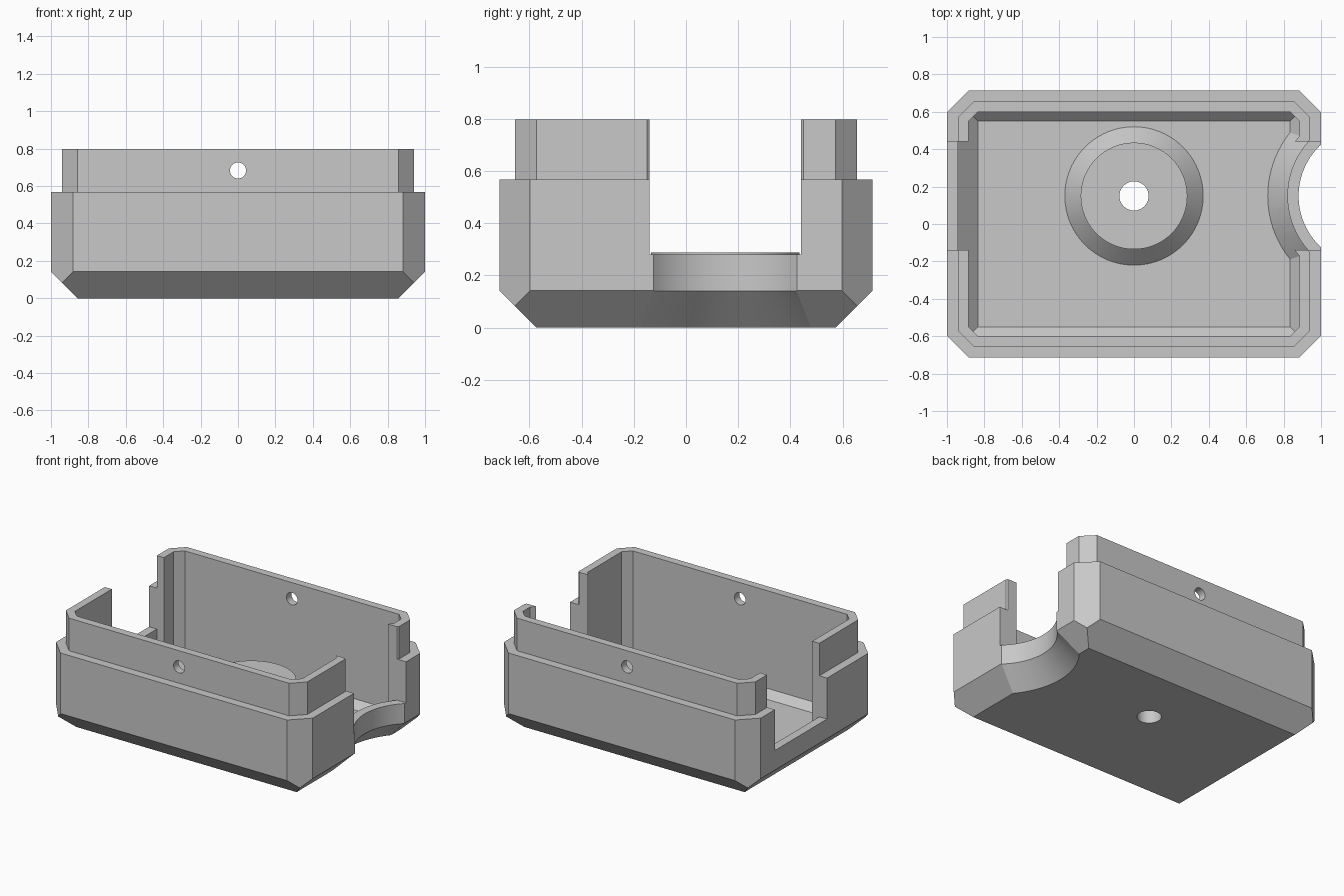
import bpy
import bmesh
import math
from mathutils import Vector

cube = bpy.data.objects.get("Cube")
if cube:
    bpy.data.objects.remove(cube, do_unlink=True)

HALF_X, HALF_Y = 1.0, 0.715      # outer half sizes
CORNER = 1.597                   # x + y on the corner chamfers
WALL, SHELL = 0.06, 0.115        # outer wall, and outer wall plus lip
FLOOR, STEP, RIM = 0.06, 0.568, 0.797
BITE_X, MID_Y, BITE_R = 1.255, 0.15, 0.375
NOTCH = 0.29                     # half width of the end openings
SILL = 0.28


def make(name, bm):
    bmesh.ops.recalc_face_normals(bm, faces=bm.faces[:])
    mesh = bpy.data.meshes.new(name)
    bm.to_mesh(mesh)
    bm.free()
    obj = bpy.data.objects.new(name, mesh)
    bpy.context.scene.collection.objects.link(obj)
    return obj


def tray(name, inset, bottom, bevel, top):
    """Box inset from the outside, with cut corners and a sloped bottom edge."""
    w, d = HALF_X - inset, HALF_Y - inset
    limit = CORNER - inset * math.sqrt(2)
    t = (limit - (w + d - 2 * bevel)) / 2
    pts = [(w - bevel, d - bevel, bottom), (w - bevel + t, d - bevel + t, bottom + t)]
    for z in (bottom + bevel, top):
        pts += [(w, limit - w, z), (limit - d, d, z)]
    bm = bmesh.new()
    for sx in (-1, 1):
        for sy in (-1, 1):
            for x, y, z in pts:
                bm.verts.new((sx * x, sy * y, z))
    bmesh.ops.convex_hull(bm, input=bm.verts[:])
    bmesh.ops.dissolve_limit(bm, angle_limit=0.01, verts=bm.verts[:], edges=bm.edges[:])
    return make(name, bm)


def lathe(name, profile, x, y, steps=96):
    """Solid of revolution about a vertical axis, closed on the axis."""
    bm = bmesh.new()
    pts = [(0, profile[0][1])] + profile + [(0, profile[-1][1])]
    vs = [bm.verts.new((x + r, y, z)) for r, z in pts]
    es = [bm.edges.new(pair) for pair in zip(vs, vs[1:])]
    bmesh.ops.spin(bm, geom=vs + es, cent=(x, y, 0), axis=(0, 0, 1),
                   angle=math.tau, steps=steps, use_merge=True)
    bmesh.ops.remove_doubles(bm, verts=bm.verts[:], dist=1e-5)
    return make(name, bm)


def box(name, low, high):
    bm = bmesh.new()
    bmesh.ops.create_cube(bm, size=1)
    low, high = Vector(low), Vector(high)
    for v in bm.verts:
        v.co = (low + high) / 2 + v.co * (high - low)
    return make(name, bm)


def combine(obj, other, operation):
    mod = obj.modifiers.new("cut", 'BOOLEAN')
    mod.operation = operation
    mod.solver = 'EXACT'
    mod.object = other
    bpy.context.view_layer.objects.active = obj
    bpy.ops.object.modifier_apply(modifier=mod.name)
    bpy.data.objects.remove(other, do_unlink=True)


def bite(inset):
    """Round bite at the end, grown by an inset, flaring towards the floor."""
    r = BITE_R + inset
    flare = FLOOR + 0.165 - inset
    return lathe("bite", [(r + flare, 0), (r, flare), (r, 1.2)], BITE_X, MID_Y)


# Outer body with the thinner rim rising from it
case = tray("open_case", 0, 0, 0.142, STEP)
combine(case, tray("rim", WALL, FLOOR, 0.105, RIM), 'UNION')

# Round bite through the end, stepped at the rim and flared below
r = BITE_R
combine(case, lathe("end_bite", [(r + 0.24, -0.1), (r, 0.14), (r, STEP),
                                 (r + WALL, STEP), (r + WALL, 1)], BITE_X, MID_Y), 'DIFFERENCE')

# Main cavity following the bite
cavity = tray("cavity", SHELL, FLOOR, 0.05, 1)
combine(cavity, bite(SHELL), 'DIFFERENCE')
combine(case, cavity, 'DIFFERENCE')

# Wider cavity between the end openings, where the inner lip is missing
y0, y1 = MID_Y - NOTCH, MID_Y + NOTCH
pocket = tray("pocket", WALL, FLOOR, 0.105, 0.5)
combine(pocket, bite(WALL), 'DIFFERENCE')
combine(pocket, box("slab", (-2, y0, 0), (2, y1, 1)), 'INTERSECT')
combine(case, pocket, 'DIFFERENCE')

# Openings in both ends
combine(case, box("openings", (-2, y0, SILL), (2, y1, 1)), 'DIFFERENCE')

# Tall floor boss with a flared foot and a drain hole
combine(case, lathe("boss", [(0.37, FLOOR - 0.03), (0.37, FLOOR), (0.285, FLOOR + 0.085),
                             (0.285, SILL + 0.007)], 0, MID_Y), 'UNION')
combine(case, lathe("floor_hole", [(0.078, -0.1), (0.078, 0.5)], 0, MID_Y, 64), 'DIFFERENCE')

# Pin hole through the front and back rims
pin = lathe("pin_hole", [(0.043, -1), (0.043, 1)], 0, 0, 48)
for v in pin.data.vertices:
    x, y, z = v.co
    v.co = (x, z, 0.683 - y)
combine(case, pin, 'DIFFERENCE')

# Grey plastic
grey = bpy.data.materials.new("grey_plastic")
grey.use_nodes = True
colour = (0.58, 0.58, 0.58, 1)
grey.diffuse_color = colour
grey.node_tree.nodes["Principled BSDF"].inputs["Base Color"].default_value = colour
case.data.materials.clear()
case.data.materials.append(grey)
for face in case.data.polygons:
    face.material_index = 0

# Smooth round surfaces, crisp edges
bpy.ops.object.select_all(action='DESELECT')
case.select_set(True)
bpy.context.view_layer.objects.active = case
bpy.ops.object.shade_smooth_by_angle(angle=math.radians(20))
